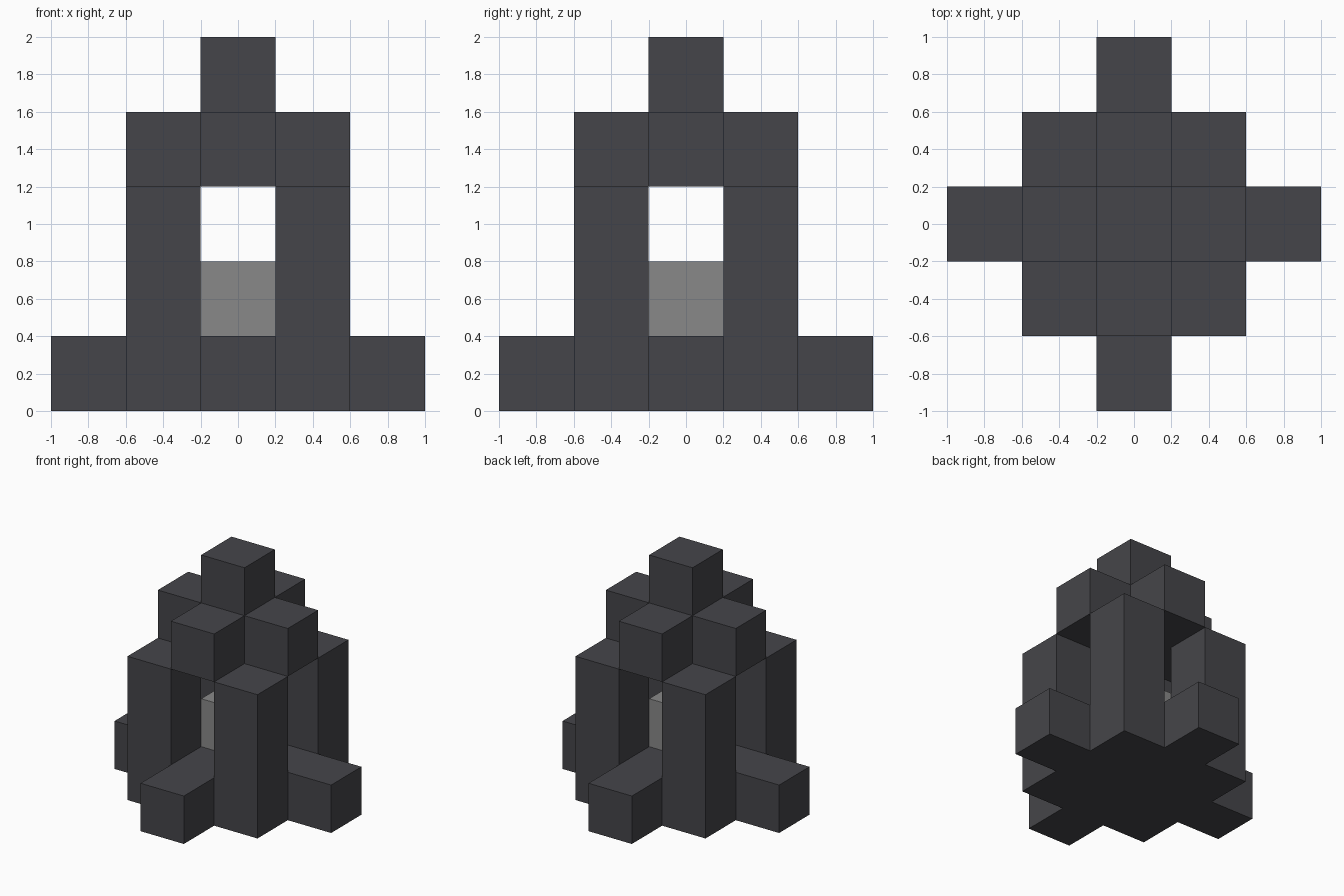
import bpy
import bmesh

default = bpy.data.objects.get("Cube")
if default:
    bpy.data.objects.remove(default, do_unlink=True)

U = 0.4  # edge of one block


def material(name, color):
    mat = bpy.data.materials.new(name)
    mat.use_nodes = True
    mat.diffuse_color = color
    mat.node_tree.nodes["Principled BSDF"].inputs["Base Color"].default_value = color
    return mat


def prism(name, outline, bottom, top, mat):
    """Extrude a counter-clockwise outline, measured in blocks, upwards."""
    bm = bmesh.new()
    base = bm.faces.new([bm.verts.new((x * U, y * U, bottom * U)) for x, y in outline])
    walls = bmesh.ops.extrude_face_region(bm, geom=[base], use_keep_orig=True)
    moved = [v for v in walls["geom"] if isinstance(v, bmesh.types.BMVert)]
    bmesh.ops.translate(bm, verts=moved, vec=(0, 0, (top - bottom) * U))
    bmesh.ops.recalc_face_normals(bm, faces=bm.faces)
    mesh = bpy.data.meshes.new(name)
    bm.to_mesh(mesh)
    bm.free()
    mesh.materials.append(mat)
    obj = bpy.data.objects.new(name, mesh)
    bpy.context.collection.objects.link(obj)
    return obj


def square(cx=0, cy=0):
    h = 0.5
    return [(cx - h, cy - h), (cx + h, cy - h), (cx + h, cy + h), (cx - h, cy + h)]


def cross(reach):
    """Plus-shaped outline: one arm end turned through four quarters."""
    points, h = [], 0.5
    arm = [(reach, -h), (reach, h), (h, h)]
    for _ in range(4):
        points += arm
        arm = [(-y, x) for x, y in arm]
    return points


dark = material("dark iron", (0.06, 0.06, 0.068, 1))
grey = material("grey core", (0.25, 0.25, 0.25, 1))

# Foot with four arms, and the core block standing on it
prism("base_cross", cross(2.5), 0, 1, dark)
prism("core", square(), 1, 2, grey)

# Four corner posts
for x, side in ((-1, "right"), (1, "left")):
    for y, end in ((-1, "front"), (1, "back")):
        prism(f"{end}_{side}_post", square(x, y), 0, 3, dark)

# Roof cross and cap
prism("roof_cross", cross(1.5), 3, 4, dark)
prism("cap", square(), 4, 5, dark)
